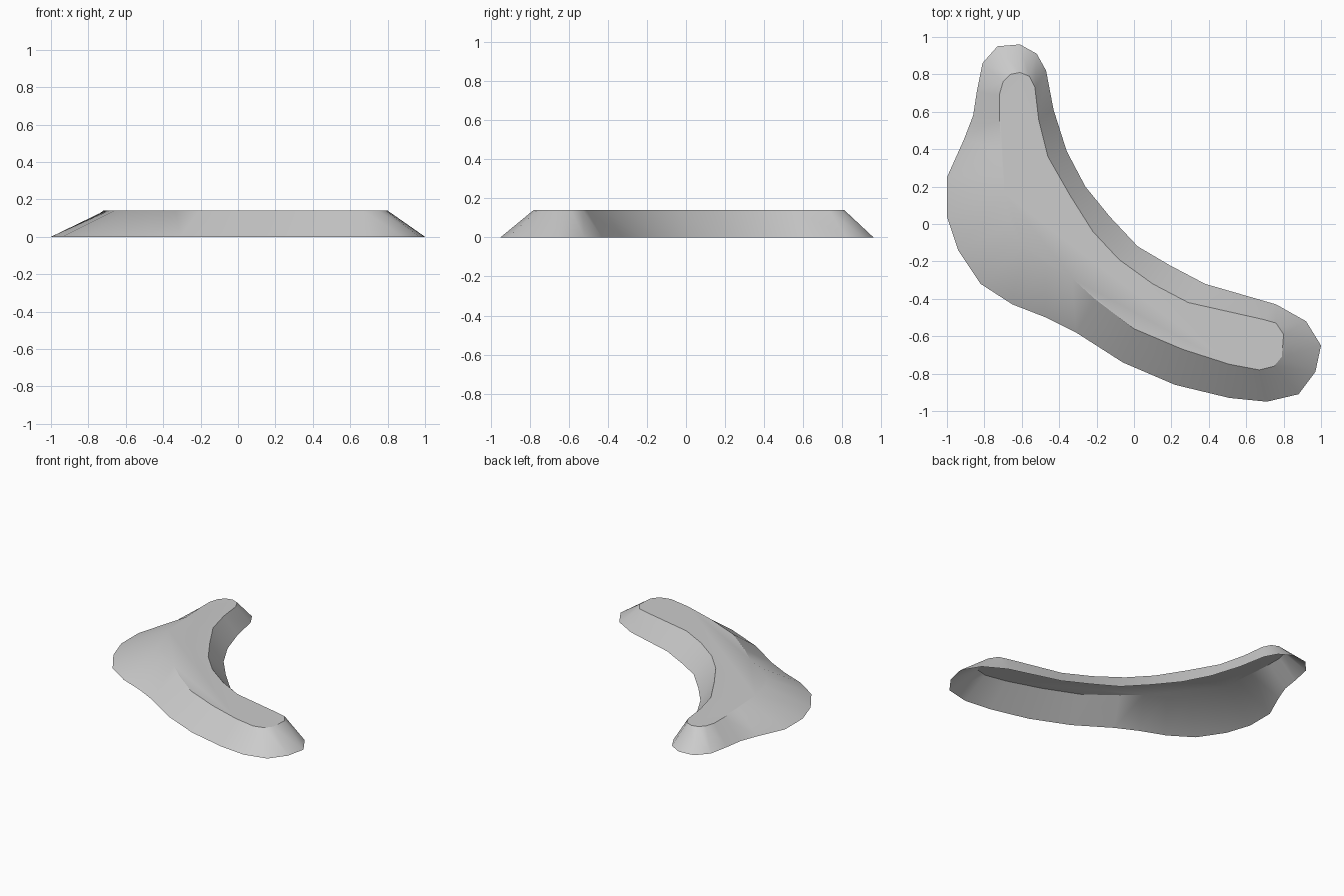
import bpy
import bmesh
import math

HEIGHT = 0.14

default_cube = bpy.data.objects.get("Cube")
if default_cube:
    bpy.data.objects.remove(default_cube, do_unlink=True)


def make_material(name, colour):
    material = bpy.data.materials.new(name)
    material.use_nodes = True
    material.diffuse_color = colour
    for node in material.node_tree.nodes:
        if node.type == "BSDF_PRINCIPLED":
            node.inputs["Base Color"].default_value = colour
    return material


def make_mound(name, base_outline, top_outline, height, material):
    """Sloped wall between two clockwise outlines, closed on top, open below."""
    bm = bmesh.new()
    base_ring = [bm.verts.new((x, y, 0)) for x, y in base_outline]
    top_ring = [bm.verts.new((x, y, height)) for x, y in top_outline]
    count = len(base_ring)
    for i in range(count):
        j = (i + 1) % count
        bm.faces.new((base_ring[i], top_ring[i], top_ring[j], base_ring[j]))
    bm.faces.new(list(reversed(top_ring)))
    mesh = bpy.data.meshes.new(name)
    bm.to_mesh(mesh)
    bm.free()
    mesh.materials.append(material)
    mound = bpy.data.objects.new(name, mesh)
    bpy.context.collection.objects.link(mound)
    return mound


# Ground outline: back tip, inner curve, front tip, outer curve
base_back_tip = [(-.73, .95), (-.61, .96), (-.52, .91), (-.47, .82)]
base_inner_curve = [(-.43, .61), (-.36, .39), (-.26, .2), (-.13, .04),
                    (.02, -.12), (.19, -.22), (.38, -.32), (.76, -.43)]
base_front_tip = [(.92, -.52), (1, -.65), (.97, -.79), (.88, -.91), (.71, -.95)]
base_outer_curve = [(.51, -.93), (.22, -.86), (-.06, -.74), (-.31, -.58),
                    (-.47, -.5), (-.65, -.43), (-.82, -.32), (-.94, -.14),
                    (-1, .04), (-1, .25), (-.91, .45), (-.86, .58),
                    (-.84, .71), (-.81, .86)]

# Plateau outline, matching the ground outline point for point
top_back_tip = [(-.66, .8), (-.61, .81), (-.56, .79), (-.53, .73)]
top_inner_curve = [(-.51, .56), (-.46, .36), (-.34, .15), (-.22, -.04),
                   (-.08, -.19), (.1, -.32), (.29, -.42), (.69, -.51)]
top_front_tip = [(.76, -.53), (.8, -.59), (.79, -.71), (.75, -.76), (.67, -.78)]
top_outer_curve = [(.51, -.75), (.26, -.67), (0, -.56), (-.21, -.4),
                   (-.33, -.29), (-.47, -.22), (-.59, -.12), (-.66, 0),
                   (-.69, .16), (-.7, .27), (-.71, .4), (-.72, .58),
                   (-.72, .69), (-.7, .76)]

light_grey = make_material("light grey", (0.6, 0.6, 0.6, 1))
mound = make_mound(
    "curved_mound",
    base_back_tip + base_inner_curve + base_front_tip + base_outer_curve,
    top_back_tip + top_inner_curve + top_front_tip + top_outer_curve,
    HEIGHT, light_grey)

# Smooth walls with a crisp plateau rim
bpy.ops.object.select_all(action="DESELECT")
mound.select_set(True)
bpy.context.view_layer.objects.active = mound
bpy.ops.object.shade_smooth_by_angle(angle=math.radians(30))
